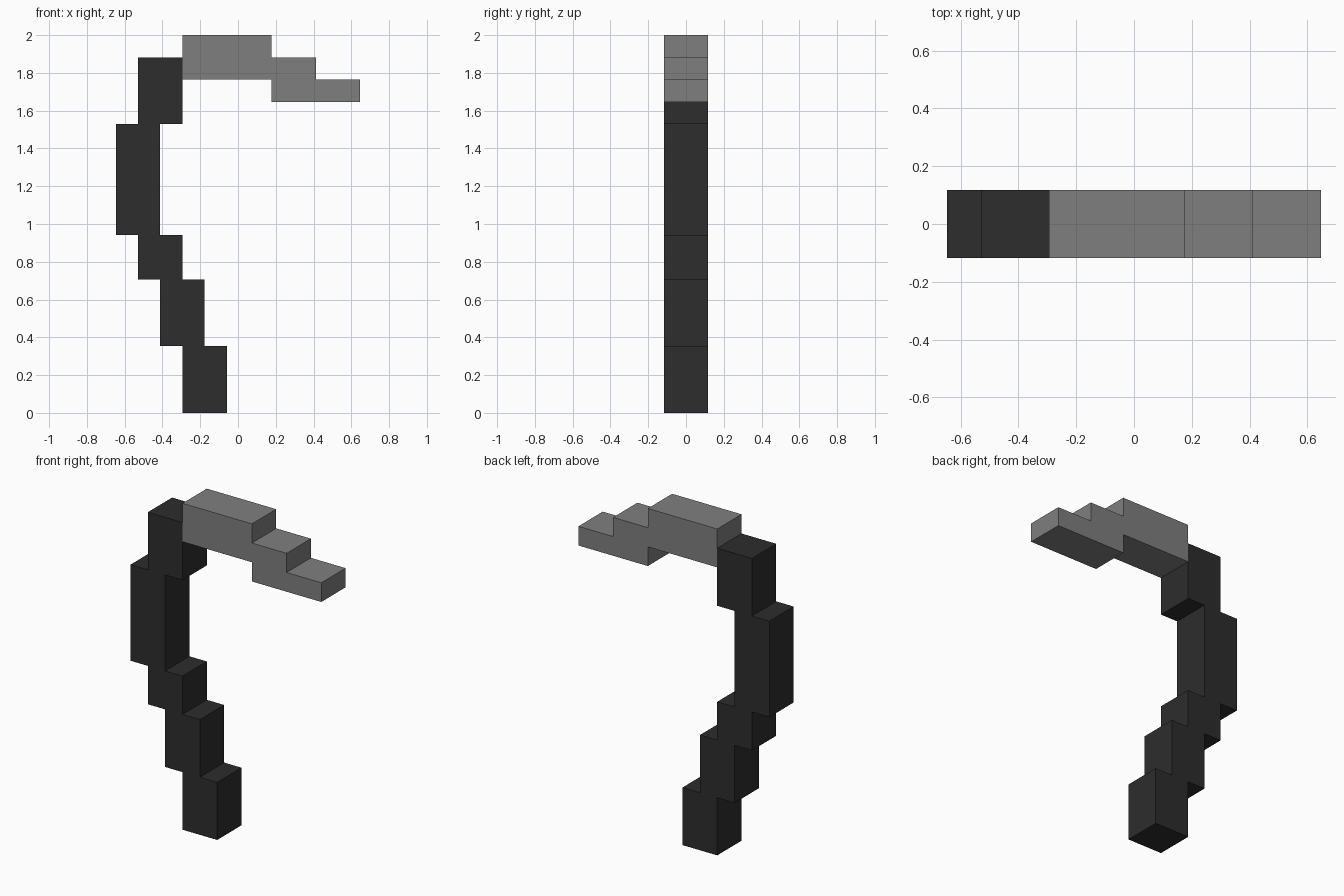
import bpy
import bmesh

if "Cube" in bpy.data.objects:
    bpy.data.objects.remove(bpy.data.objects["Cube"], do_unlink=True)

U = 2 / 17  # grid unit: the model is 17 units tall


def make_material(name, value):
    mat = bpy.data.materials.new(name)
    mat.use_nodes = True
    colour = (value, value, value, 1)
    mat.diffuse_color = colour
    mat.node_tree.nodes["Principled BSDF"].inputs["Base Color"].default_value = colour
    return mat


def stepped_outline(steps):
    """Outline of stacked spans (start, end, low, high), as (along, across) points."""
    low_side, high_side = [], []
    for start, end, low, high in steps:
        low_side += [(start, low), (end, low)]
        high_side += [(start, high), (end, high)]
    points = low_side + high_side[::-1]
    # Drop repeated points and points in the middle of a straight run
    outline = []
    for i, p in enumerate(points):
        a, b = points[i - 1], points[(i + 1) % len(points)]
        if (a[0] == p[0] == b[0] and (p[1] - a[1]) * (b[1] - p[1]) >= 0) or \
           (a[1] == p[1] == b[1] and (p[0] - a[0]) * (b[0] - p[0]) >= 0):
            continue
        outline.append(p)
    return outline


def extrude_outline(name, points, mat, half_depth=1):
    """Extrude an x-z outline through the full depth along y."""
    bm = bmesh.new()
    face = bm.faces.new([bm.verts.new((x * U, -half_depth * U, z * U)) for x, z in points])
    result = bmesh.ops.extrude_face_region(bm, geom=[face], use_keep_orig=True)
    back = [v for v in result["geom"] if isinstance(v, bmesh.types.BMVert)]
    bmesh.ops.translate(bm, verts=back, vec=(0, 2 * half_depth * U, 0))
    bmesh.ops.recalc_face_normals(bm, faces=bm.faces)
    mesh = bpy.data.meshes.new(name)
    bm.to_mesh(mesh)
    bm.free()
    mesh.materials.append(mat)
    obj = bpy.data.objects.new(name, mesh)
    bpy.context.collection.objects.link(obj)
    return obj


charcoal = make_material("charcoal", 0.026)
steel = make_material("steel grey", 0.212)

# Curved handle: steps stacked upwards (z start, z end, x low, x high)
handle_steps = [
    (0, 3, -2.5, -0.5),
    (3, 6, -3.5, -1.5),
    (6, 8, -4.5, -2.5),
    (8, 13, -5.5, -3.5),
    (13, 16, -4.5, -2.5),
]
extrude_outline("handle", [(x, z) for z, x in stepped_outline(handle_steps)], charcoal)

# Blade: steps running sideways (x start, x end, z low, z high)
blade_steps = [
    (-2.5, 1.5, 15, 17),
    (1.5, 3.5, 14, 16),
    (3.5, 5.5, 14, 15),
]
extrude_outline("blade", stepped_outline(blade_steps), steel)
